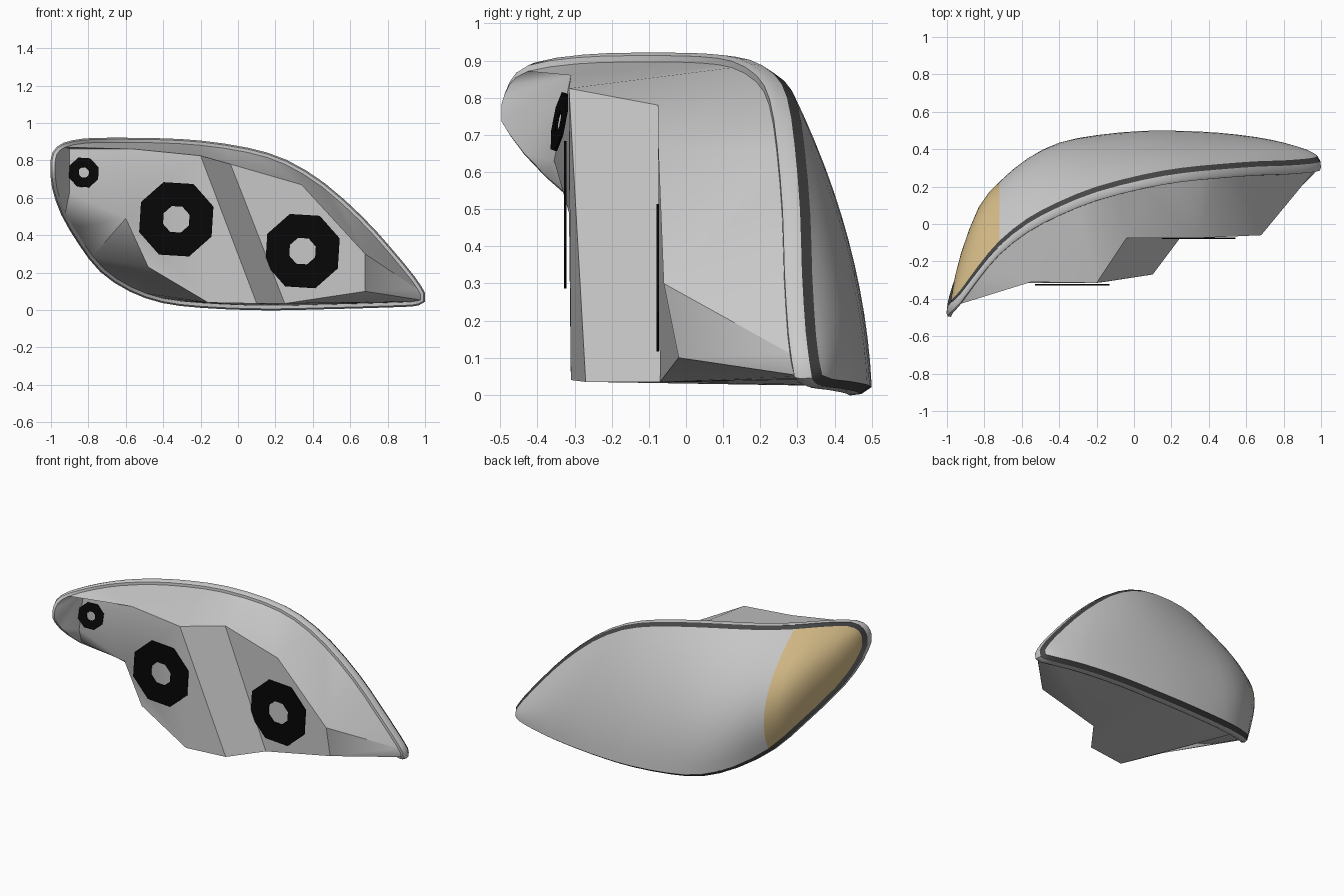
import bpy, math
from mathutils import Vector

if "Cube" in bpy.data.objects:
    bpy.data.objects.remove(bpy.data.objects["Cube"])


def material(name, rgb):
    m = bpy.data.materials.new(name)
    m.diffuse_color = (*rgb, 1)
    m.use_nodes = True
    m.node_tree.nodes["Principled BSDF"].inputs["Base Color"].default_value = m.diffuse_color
    return m


def make(name, verts, faces, mat=None, angle=None):
    me = bpy.data.meshes.new(name)
    me.from_pydata([tuple(v) for v in verts], [], faces)
    me.validate()
    ob = bpy.data.objects.new(name, me)
    bpy.context.collection.objects.link(ob)
    if mat:
        me.materials.append(mat)
    if angle:
        bpy.ops.object.select_all(action='DESELECT')
        ob.select_set(True)
        bpy.context.view_layer.objects.active = ob
        bpy.ops.object.shade_smooth_by_angle(angle=math.radians(angle))
    return ob


def grid_faces(rows, cols, closed=False):
    f = []
    for r in range(rows - 1):
        for c in range(cols if closed else cols - 1):
            d = (c + 1) % cols
            f.append((r * cols + c, r * cols + d, (r + 1) * cols + d, (r + 1) * cols + c))
    return f


black = material("black", (0.002, 0.002, 0.002))
dark = material("dark_seal", (0.06, 0.06, 0.06))
amber = material("amber", (0.68, 0.51, 0.25))

# Lens sections: x, top z, top y, bottom z, bottom y, bulge
sections = [
    (-.98, .785, -.42, .735, -.42, 0), (-.97, .835, -.40, .65, -.36, .03),
    (-.925, .873, -.35, .52, -.22, .12), (-.83, .893, -.22, .36, .02, .17),
    (-.72, .898, -.09, .22, .18, .15), (-.57, .898, .03, .12, .33, .125),
    (-.4, .895, .12, .06, .43, .10), (-.2, .883, .20, .035, .475, .07),
    (.05, .845, .265, .023, .498, .05), (.25, .782, .30, .022, .498, .04),
    (.45, .66, .32, .027, .488, .035), (.65, .482, .335, .032, .465, .03),
    (.8, .318, .34, .037, .435, .025), (.93, .16, .35, .042, .395, .012),
    (.978, .085, .36, .053, .367, 0)]


def refine(rows):
    out = []
    for i in range(len(rows) - 1):
        a, b = rows[i], rows[i + 1]
        p, q = rows[max(i - 1, 0)], rows[min(i + 2, len(rows) - 1)]
        mid = [(9 * u + 9 * v - w - z) / 16 for u, v, w, z in zip(a, b, p, q)]
        out += [a, mid]
    return out + [rows[-1]]


cols = refine(sections)
split = 8  # column at x = -0.72
N = 13


def lens_part(name, part, mat=None):
    verts = []
    for x, zt, yt, zb, yb, b in part:
        for k in range(N):
            t = k / (N - 1)
            verts.append((x, yt + (yb - yt) * t + 4 * b * t * (1 - t), zt + (zb - zt) * t))
    return make(name, verts, grid_faces(len(part), N), mat, 40)


lens_part("turn_signal_lens", cols[:split + 1], amber)
lens_part("main_lens", cols[split:])

# Rim loop around the lens, offset outward and back for seal and lip
loop = [Vector((c[0], c[2], c[1])) for c in cols]
loop += [Vector((c[0], c[4], c[3])) for c in reversed(cols)]
n = len(loop)


def offset(out, back):
    res = []
    for i, p in enumerate(loop):
        t = loop[(i + 1) % n] - loop[i - 1]
        nrm = Vector((-t.z, 0, t.x)).normalized()
        res.append(p + nrm * out + Vector((0, -back, 0)))
    return res


def band(name, rings, mat=None):
    return make(name, [v for r in rings for v in r], grid_faces(len(rings), n, True), mat, 50)


seal, lip, inner = offset(.019, .028), offset(.023, .058), offset(-.002, .076)
band("lens_seal", [loop, seal], dark)
band("rim_lip", [seal, lip, offset(.015, .075), inner])

# Faceted rear housing: back corner, then the rim spot (x, z) its wall runs to
corners = [
    ((-.90, -.31, .86), (-.92, .89)), ((-.55, -.31, .86), (-.5, .9)),
    ((-.20, -.315, .825), (-.15, .88)), ((-.04, -.075, .78), (.1, .83)),
    ((.34, -.075, .67), (.46, .65)), ((.68, -.06, .30), (.95, .12)),
    ((.68, -.02, .10), (.96, .05)), ((.25, -.07, .035), (.3, .02)),
    ((.10, -.27, .035), (.05, .02)), ((-.16, -.31, .04), (-.5, .09)),
    ((-.48, -.31, .23), (-.8, .32)), ((-.60, -.315, .49), (-.92, .52)),
    ((-.90, -.355, .63), (-.97, .65))]
m = len(corners)
hit = [min(range(n), key=lambda i: (inner[i].x - t[0]) ** 2 + (inner[i].z - t[1]) ** 2)
       for _, t in corners]
verts = [Vector(c) for c, _ in corners] + inner
faces = [(0, 1, 11, 12), (1, 2, 8, 9, 10, 11), (2, 3, 7, 8), (3, 4, 5, 6, 7)]
for i in range(m):
    j = (i + 1) % m
    r, end = hit[i], hit[j]
    faces.append((i, m + r, j))
    while r != end:
        s = (r + 1) % n
        faces.append((j, m + r, m + s))
        r = s
make("rear_housing", verts, faces, None, 35)


# Octagonal bulb sockets
def socket(name, centre, normal, r_out, r_in):
    q = Vector(normal).normalized().to_track_quat('Z', 'Y')
    vs = []
    for r, h in ((r_in, 0), (r_out, 0), (r_out, .006), (r_in, .006)):
        for k in range(8):
            a = math.tau * k / 8 + .33
            vs.append(Vector(centre) + q @ Vector((r * math.cos(a), r * math.sin(a), h)))
    f = grid_faces(4, 8, True) + [(24 + k, 24 + (k + 1) % 8, (k + 1) % 8, k) for k in range(8)]
    make(name, vs, f, black)


socket("main_beam_socket", (-.33, -.322, .485), (0, -1, 0), .21, .075)
socket("low_beam_socket", (.345, -.073, .315), (0, -1, 0), .21, .075)
socket("signal_socket", (-.825, -.338, .735), (.18, -.96, .18), .085, .03)
